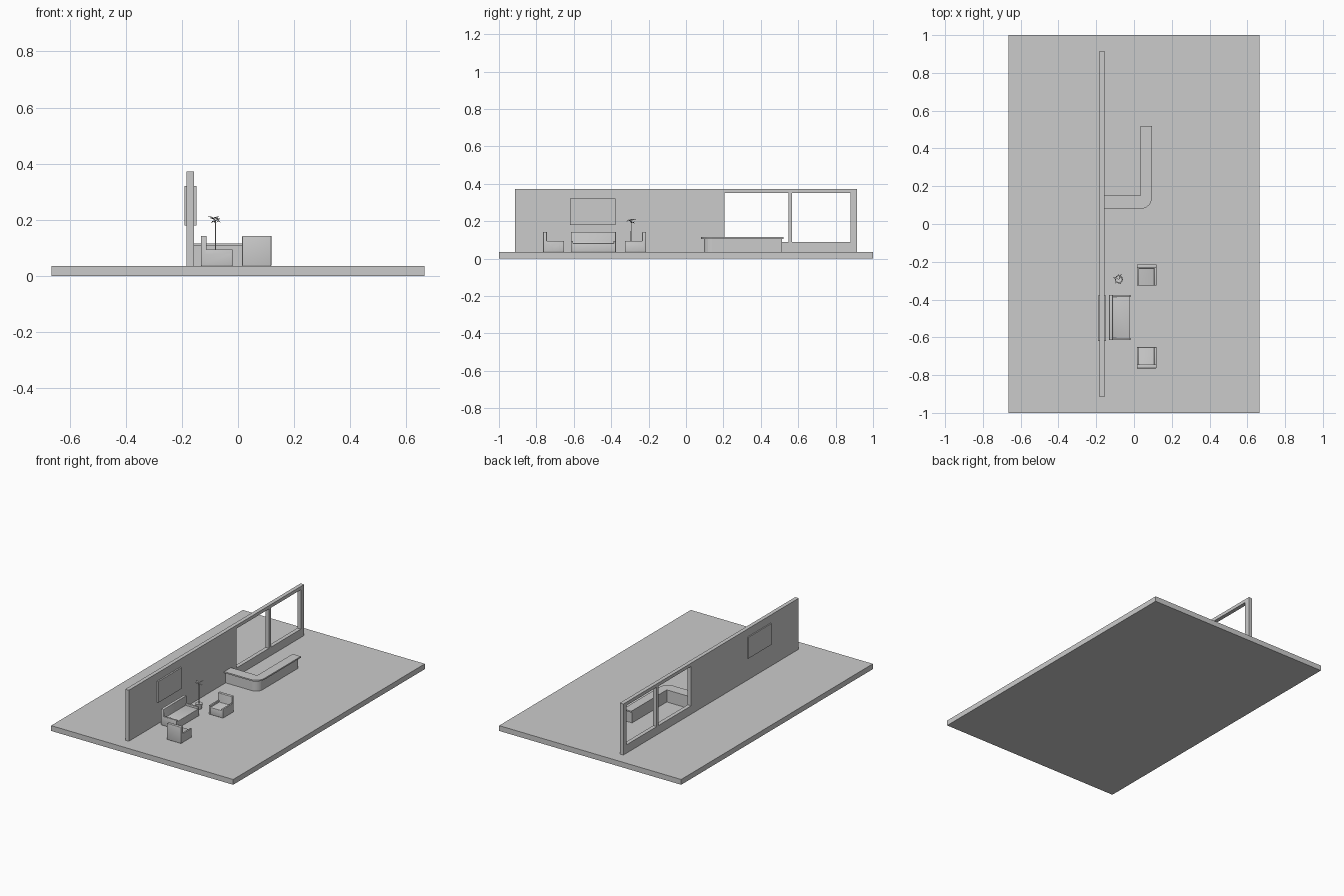
import bpy, bmesh, math, random
from mathutils import Matrix, Vector

cube = bpy.data.objects.get("Cube")
if cube:
    bpy.data.objects.remove(cube, do_unlink=True)

FLOOR = 0.035

grey = bpy.data.materials.new("plain_grey")
grey.use_nodes = True
colour = (0.6, 0.6, 0.6, 1)
grey.diffuse_color = colour
grey.node_tree.nodes["Principled BSDF"].inputs["Base Color"].default_value = colour


def make(name, bm, bevel=0):
    bmesh.ops.recalc_face_normals(bm, faces=bm.faces)
    mesh = bpy.data.meshes.new(name)
    bm.to_mesh(mesh)
    bm.free()
    mesh.materials.append(grey)
    obj = bpy.data.objects.new(name, mesh)
    bpy.context.collection.objects.link(obj)
    if bevel:
        mod = obj.modifiers.new("soft_edges", "BEVEL")
        mod.width, mod.segments, mod.limit_method = bevel, 3, "ANGLE"
        for poly in mesh.polygons:
            poly.use_smooth = True
    return obj


def add_box(bm, x, y, z):
    size = [b - a for a, b in (x, y, z)]
    mid = [(a + b) / 2 for a, b in (x, y, z)]
    bmesh.ops.create_cube(bm, size=1, matrix=Matrix.Translation(mid) @ Matrix.Diagonal((*size, 1)))


def box(name, x, y, z):
    bm = bmesh.new()
    add_box(bm, x, y, z)
    return make(name, bm)


def prism(name, points, depth, bevel=0):
    """Extrude a closed outline of 3D points along a depth vector."""
    bm = bmesh.new()
    face = bm.faces.new([bm.verts.new(p) for p in points])
    out = bmesh.ops.extrude_face_region(bm, geom=[face])
    verts = [v for v in out["geom"] if isinstance(v, bmesh.types.BMVert)]
    bmesh.ops.translate(bm, verts=verts, vec=depth)
    return make(name, bm, bevel)


# Floor slab
box("floor", (-0.665, 0.665), (-1, 1), (0, FLOOR))

# Wall with two window openings: solid part, sill, header and posts
WALL = (-0.183, -0.157)
bm = bmesh.new()
add_box(bm, WALL, (-0.915, 0.207), (FLOOR, 0.372))
add_box(bm, WALL, (0.207, 0.915), (FLOOR, 0.09))
add_box(bm, WALL, (0.207, 0.915), (0.35, 0.372))
for span in ((0.547, 0.567), (0.88, 0.915)):
    add_box(bm, WALL, span, (0.09, 0.35))
make("wall", bm)

# Picture panel showing on both faces of the wall
box("wall_panel", (-0.191, -0.147), (-0.62, -0.378), (0.18, 0.32))


# Counter with a rounded outer corner
def counter(name, inset, z0, z1):
    right, front, r = 0.095 - inset, 0.08 + inset, 0.06 - inset
    arc = [(right - r + r * math.sin(a), front + r - r * math.cos(a))
           for a in (math.radians(d) for d in range(0, 91, 15))]
    end = 0.52 - inset / 2
    outline = [(-0.157, front), *arc, (right, end), (0.035, end), (0.035, 0.15), (-0.157, 0.15)]
    prism(name, [(x, y, z0) for x, y in outline], (0, 0, z1 - z0))


counter("counter_body", 0.015, FLOOR, 0.106)
counter("counter_top", 0, 0.106, 0.115)


# Sofa and armchairs: L-shaped seat and back with a low arm at each end
def seat(name, width, x, y, turn):
    h, arm = width / 2, 0.012
    place = Matrix.Translation((x, y, FLOOR)) @ Matrix.Rotation(math.radians(turn), 4, "Z")
    profile = [(-0.056, 0), (0.056, 0), (0.056, 0.048), (-0.036, 0.048), (-0.036, 0.108), (-0.056, 0.108)]
    body = prism(name + "_seat", [(px, -h, pz) for px, pz in profile], (0, width, 0), 0.003)
    body.matrix_world = place
    for side, label in ((-1, "right"), (1, "left")):
        edges = sorted((side * h, side * (h - arm)))
        bm = bmesh.new()
        add_box(bm, (-0.05, 0.0565), edges, (0, 0.06))
        make(f"{name}_{label}_arm", bm, 0.003).matrix_world = place


seat("sofa", 0.24, -0.076, -0.495, 0)
seat("back_armchair", 0.104, 0.067, -0.27, -90)
seat("front_armchair", 0.104, 0.067, -0.708, 90)

# Potted plant: pot, thin stem and a crown of leaves
px, py = -0.08, -0.293


def cone(name, r1, r2, z0, z1, sides):
    bm = bmesh.new()
    bmesh.ops.create_cone(bm, cap_ends=True, segments=sides, radius1=r1, radius2=r2, depth=z1 - z0,
                          matrix=Matrix.Translation((px, py, (z0 + z1) / 2)))
    make(name, bm)


cone("plant_pot", 0.016, 0.022, FLOOR, 0.07, 12)
cone("plant_stem", 0.003, 0.002, 0.07, 0.2, 6)

random.seed(4)
bm = bmesh.new()
for i in range(11):
    angle = i * math.tau / 11
    out = Vector((math.cos(angle), math.sin(angle), 0))
    side = Vector((-out.y, out.x, 0)) * 0.005
    base = Vector((px, py, random.uniform(0.185, 0.205)))
    reach = random.uniform(0.022, 0.034)
    mid = base + out * reach * 0.55 + Vector((0, 0, 0.008))
    tip = base + out * reach + Vector((0, 0, random.uniform(-0.006, 0.012)))
    bm.faces.new([bm.verts.new(p) for p in (base, mid - side, tip, mid + side)])
make("plant_leaves", bm)
